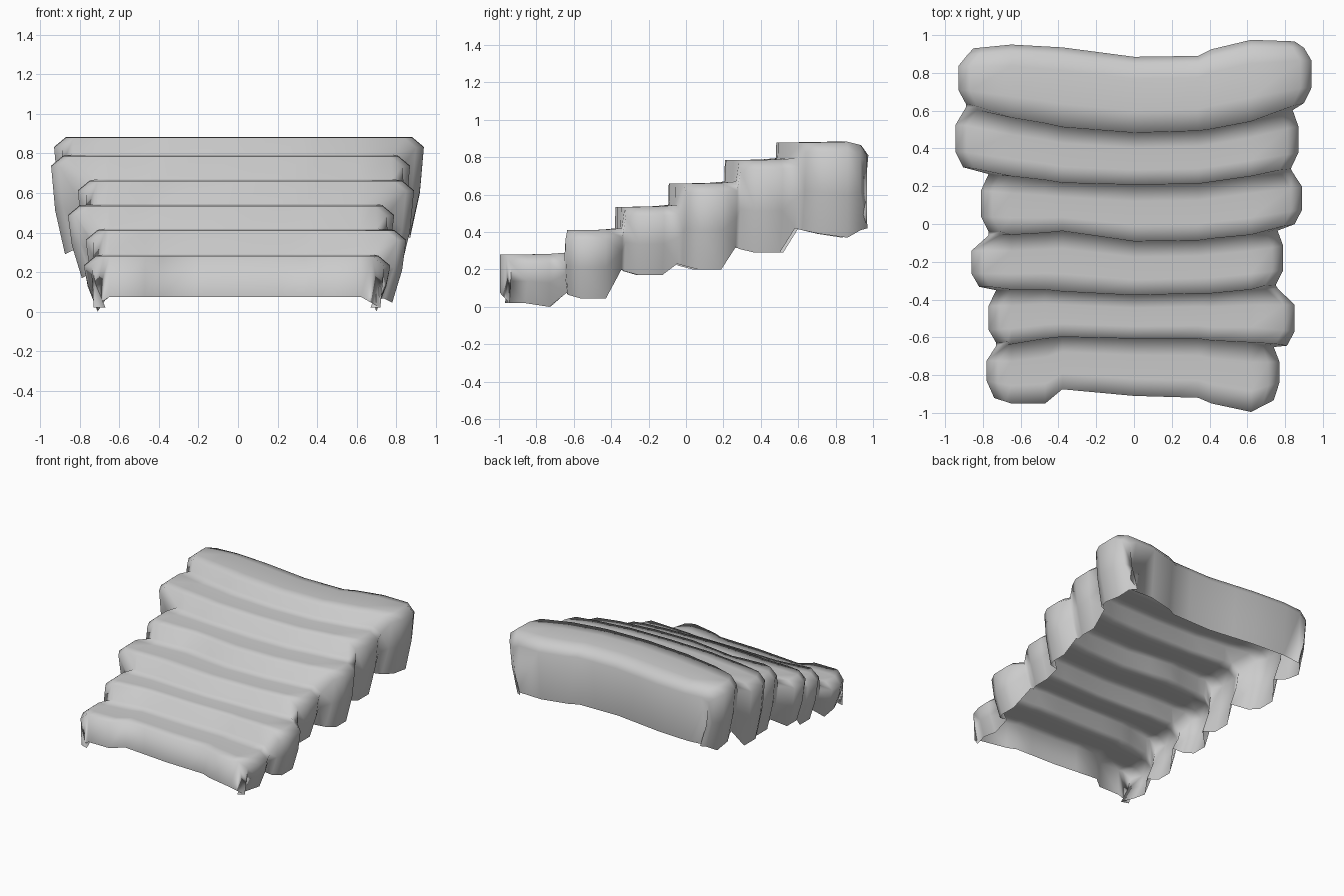
import bpy
import bmesh

cube = bpy.data.objects.get("Cube")
if cube:
    bpy.data.objects.remove(cube, do_unlink=True)

stone = bpy.data.materials.new("grey stone")
stone.use_nodes = True
GREY = (0.6, 0.6, 0.6, 1)
stone.diffuse_color = GREY
stone.node_tree.nodes["Principled BSDF"].inputs["Base Color"].default_value = GREY

# Per step: tread height, lower rim, half width at -x and +x
STEPS = [(0.28, 0.02, 0.78, 0.77), (0.41, 0.045, 0.77, 0.85),
         (0.535, 0.17, 0.86, 0.79), (0.66, 0.20, 0.81, 0.89),
         (0.785, 0.29, 0.945, 0.87), (0.88, 0.39, 0.93, 0.94)]
# Riser lines, as y at x = FRONT_X; the last line is the back wall
FRONT_X = (-0.9, -0.65, -0.47, -0.38, 0, 0.34, 0.41, 0.62, 0.9)
LINES = [(-0.87, -0.95, -0.95, -0.875, -0.91, -0.92, -0.95, -0.995, -0.85),
         (-0.66, -0.64, -0.61, -0.60, -0.61, -0.61, -0.62, -0.63, -0.68),
         (-0.35, -0.35, -0.35, -0.36, -0.38, -0.37, -0.37, -0.35, -0.33),
         (-0.06, -0.06, -0.05, -0.04, -0.095, -0.09, -0.08, -0.06, -0.01),
         (0.28, 0.25, 0.23, 0.215, 0.205, 0.21, 0.22, 0.25, 0.28),
         (0.62, 0.56, 0.53, 0.51, 0.48, 0.49, 0.50, 0.54, 0.62),
         (0.92, 0.945, 0.935, 0.93, 0.88, 0.885, 0.92, 0.97, 0.96)]
INNER = (-0.65, -0.47, -0.38, -0.2, 0, 0.2, 0.34, 0.41, 0.62)


def line_y(i, x):
    """Interpolate a riser line at x."""
    ys = LINES[i]
    x = max(FRONT_X[0], min(FRONT_X[-1], x))
    for k in range(len(ys) - 1):
        if x <= FRONT_X[k + 1]:
            t = (x - FRONT_X[k]) / (FRONT_X[k + 1] - FRONT_X[k])
            return ys[k] + t * (ys[k + 1] - ys[k])
    return ys[-1]


def section(i, t, z, rim, left, right, shoulder=0.05):
    """One arch across the stair: wall, shoulder, tread, shoulder, wall."""
    drop = z - rim
    wall = [(0.07, rim), (0.02, rim + drop * 0.45), (0, z - shoulder), (0.06, z)]
    pts = [(-left + inset, h) for inset, h in wall]
    pts += [(x, z) for x in INNER]
    pts += [(right - inset, h) for inset, h in reversed(wall)]
    return [(x, line_y(i, x) * (1 - t) + line_y(i + 1, x) * t, h) for x, h in pts]


def end_rim(i, left, right, z, corner):
    """Bottom edge of an end wall, with the outer points merged at the corners."""
    xs = [-left] * 4 + list(INNER) + [right] * 4
    return [(x, line_y(i, x), corner if abs(x) > 0.66 else z) for x in xs]


rows = []
for i, (z, rim, left, right) in enumerate(STEPS):
    if i == 0:
        rows.append(end_rim(0, 0.73, 0.72, 0.075, 0.02))
        rows.append(section(0, 0, z, rim, left - 0.04, right - 0.03))
    else:
        # Groove where the riser meets the step below
        pz, prim, pl, pr = STEPS[i - 1]
        rows.append(section(i, 0, pz + 0.01, max(prim, rim) + 0.03,
                            min(left, pl) - 0.04, min(right, pr) - 0.03))
        rows.append(section(i, 0.06, z, rim + 0.02, left - 0.04, right - 0.04))
        # Keep the riser upright over the inner tread
        for k in range(4, 4 + len(INNER)):
            x, y, h = rows[-1][k]
            rows[-1][k] = (x, rows[-2][k][1] + 0.003, h)
    rows.append(section(i, 0.3, z, rim, left, right))
    rows.append(section(i, 0.72, z + 0.003, rim - (0.02 if i in (0, 5) else 0), left, right))

# Rounded back wall
z, rim, left, right = STEPS[-1]
rows.append(section(5, 0.92, z - 0.015, 0.41, left - 0.05, right - 0.04, 0.06))
back = section(5, 1, z - 0.07, 0.42, left - 0.08, right - 0.09, 0.03)
rows.append([(x, y + 0.005, h) for x, y, h in back])
rows.append([(x, y - 0.03, h) for x, y, h in end_rim(6, 0.81, 0.83, 0.42, 0.42)])

# Skin the sections into one open-bottomed shell
bm = bmesh.new()
grid = [[bm.verts.new(p) for p in row] for row in rows]
for a, b in zip(grid, grid[1:]):
    for k in range(len(a) - 1):
        bm.faces.new((a[k], a[k + 1], b[k + 1], b[k]))
bmesh.ops.remove_doubles(bm, verts=bm.verts, dist=0.001)
bmesh.ops.recalc_face_normals(bm, faces=bm.faces)
if sum(f.normal.z * f.calc_area() for f in bm.faces) < 0:
    bmesh.ops.reverse_faces(bm, faces=bm.faces)
low = min(v.co.z for v in bm.verts)
for v in bm.verts:
    v.co.z -= low
for f in bm.faces:
    f.smooth = True

mesh = bpy.data.meshes.new("stone_stairs")
bm.to_mesh(mesh)
bm.free()
mesh.materials.append(stone)
stairs = bpy.data.objects.new("stone_stairs", mesh)
bpy.context.collection.objects.link(stairs)
